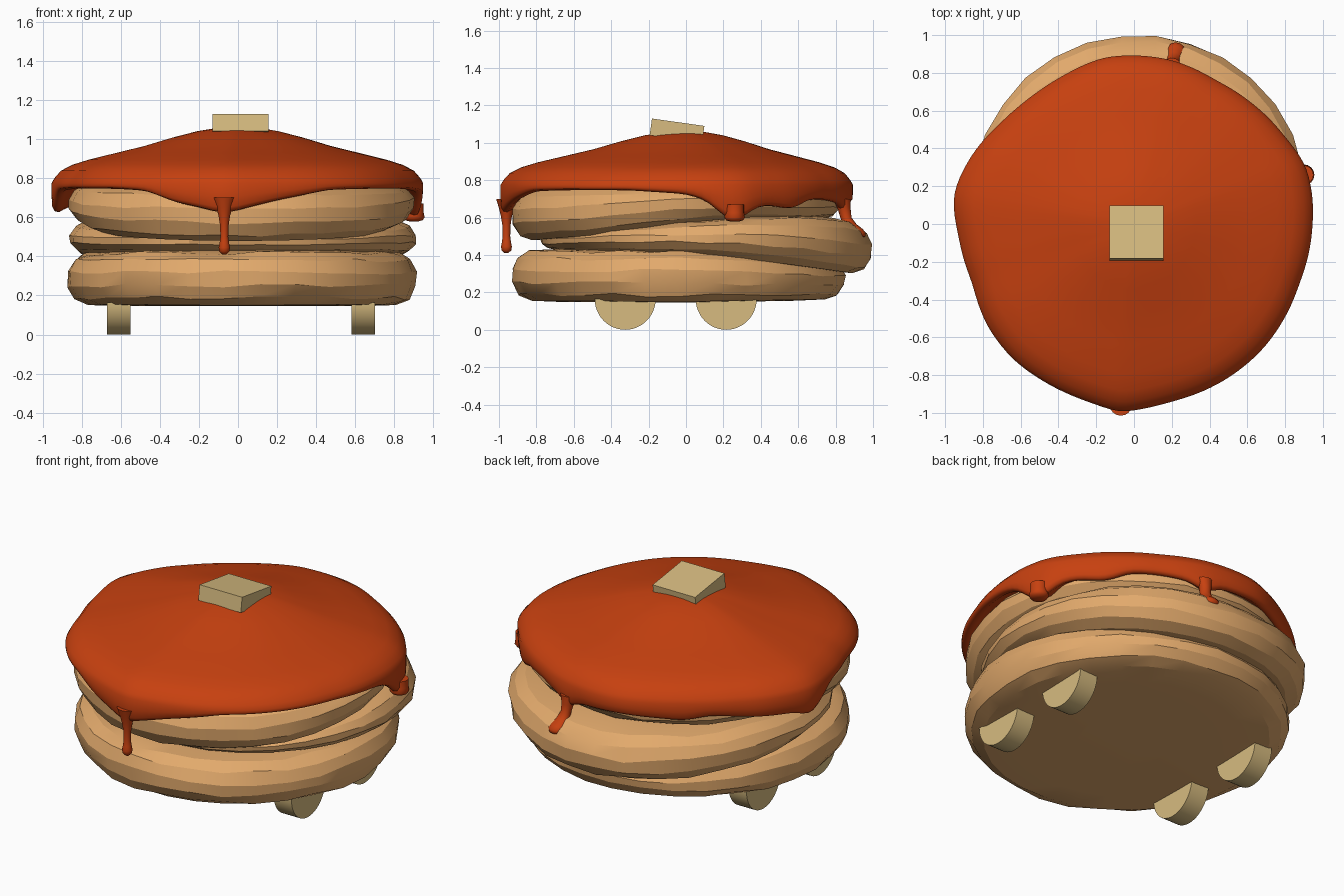
import bpy, bmesh, math, random

if "Cube" in bpy.data.objects:
    bpy.data.objects.remove(bpy.data.objects["Cube"])

random.seed(4)


def material(name, rgb):
    m = bpy.data.materials.new(name)
    m.diffuse_color = (*rgb, 1)
    m.use_nodes = True
    m.node_tree.nodes["Principled BSDF"].inputs["Base Color"].default_value = m.diffuse_color
    return m


BATTER = material("golden_batter", (0.76, 0.40, 0.15))
SYRUP = material("red_syrup", (0.57, 0.052, 0.005))
BUTTER = material("butter_yellow", (0.68, 0.50, 0.215))


def finish(name, bm, mat, angle=None):
    bmesh.ops.recalc_face_normals(bm, faces=bm.faces)
    me = bpy.data.meshes.new(name)
    bm.to_mesh(me)
    bm.free()
    me.materials.append(mat)
    ob = bpy.data.objects.new(name, me)
    bpy.context.collection.objects.link(ob)
    if angle:
        bpy.ops.object.select_all(action='DESELECT')
        bpy.context.view_layer.objects.active = ob
        ob.select_set(True)
        bpy.ops.object.shade_smooth_by_angle(angle=math.radians(angle))
    return ob


def loft(name, rings, mat, angle):
    """Skin a list of closed rings and cap both ends."""
    bm = bmesh.new()
    vs = [[bm.verts.new(p) for p in ring] for ring in rings]
    n = len(vs[0])
    for a, b in zip(vs, vs[1:]):
        for i in range(n):
            j = (i + 1) % n
            bm.faces.new((a[i], a[j], b[j], b[i]))
    bm.faces.new(vs[0])
    bm.faces.new(vs[-1])
    return finish(name, bm, mat, angle)


def lerp_table(table, x):
    """Piecewise linear lookup; rows are (x, value, ...)."""
    if x <= table[0][0]:
        return table[0][1:]
    for a, b in zip(table, table[1:]):
        if x <= b[0]:
            t = (x - a[0]) / (b[0] - a[0])
            return tuple(p + (q - p) * t for p, q in zip(a[1:], b[1:]))
    return table[-1][1:]


# Pancakes: rounded discs whose underside and top follow (y, bottom, top) rows
PANCAKE_PROFILE = [(0.3, 0), (0.7, 0), (0.88, 0.02), (0.955, 0.14), (0.995, 0.36),
                   (1.0, 0.6), (0.965, 0.82), (0.9, 0.95), (0.75, 1), (0.3, 1)]


def pancake(name, cx, cy, r, heights, segs=30):
    rings = []
    for f, t in PANCAKE_PROFILE:
        ring = []
        for i in range(segs):
            a = 2 * math.pi * i / segs
            edge = 1 if 0.05 < t < 0.97 else 0
            rr = r * f * (1 + edge * random.uniform(-0.008, 0.006))
            x, y = cx + rr * math.cos(a), cy + rr * math.sin(a)
            lo, hi = lerp_table(heights, y)
            z = lo + (hi - lo) * (t + edge * random.uniform(-0.035, 0.035))
            ring.append((x, y, z))
        rings.append(ring)
    loft(name, rings, BATTER, 20)


pancake("bottom_pancake", 0.02, -0.04, 0.895,
        [(-0.93, 0.15, 0.43), (0, 0.145, 0.43), (0.85, 0.16, 0.37)])
pancake("middle_pancake", 0.025, 0.11, 0.89,
        [(-0.78, 0.42, 0.53), (0, 0.41, 0.58), (0.4, 0.365, 0.61),
         (0.8, 0.31, 0.60), (1.0, 0.28, 0.56)])
pancake("top_pancake", 0.015, -0.05, 0.885,
        [(-0.93, 0.465, 0.76), (-0.5, 0.50, 0.77), (0, 0.57, 0.78),
         (0.3, 0.595, 0.78), (0.85, 0.585, 0.77)])

# Syrup: domed sheet; rows are (angle, outline radius, lower edge height)
EDGE = [(0, .945, .73), (8, .955, .69), (13, .957, .595), (19, .96, .59), (23, .945, .66),
        (31, .92, .67), (37, .91, .65), (42, .90, .655), (48, .89, .70), (60, .875, .70),
        (72, .885, .68), (77, .89, .62), (82, .89, .68), (100, .895, .69), (115, .87, .68),
        (125, .865, .67), (134, .87, .70), (145, .89, .68), (153, .92, .67),
        (165, .955, .66), (171, .968, .61), (176, .955, .66), (184, .93, .74),
        (200, .91, .75), (215, .945, .75), (228, .96, .75), (240, .96, .74),
        (250, .965, .68), (258, .975, .655), (266, 1.0, .62), (272, .98, .65),
        (282, .96, .69), (300, .955, .745), (315, .95, .75), (340, .93, .75), (360, .945, .73)]
N = 144
edge = [lerp_table(EDGE, 360 * i / N) for i in range(N)]
for _ in range(2):
    edge = [tuple((edge[i - 1][k] + 2 * edge[i][k] + edge[(i + 1) % N][k]) / 4
                  for k in (0, 1)) for i in range(N)]
DOME = [(0.03, 1.06), (0.12, 1.056), (0.22, 1.04), (0.35, 1.008), (0.5, 0.965), (0.65, 0.93),
        (0.8, 0.895), (0.89, 0.868), (0.95, 0.838), (0.985, 0.80)]
# rim rows: (radius factor, blend from rim height to lower edge, lift)
RIM = [(1.0, 0.0, 0), (1.0, 0.5, 0), (0.997, 0.85, 0), (0.985, 1, 0),
       (0.965, 1, -0.004), (0.945, 1, 0.008), (0.87, 1, 0.04), (0.3, 1, 0.05)]
syrup_rings = []
for f, z in DOME:
    syrup_rings.append([(f * r * math.cos(2 * math.pi * i / N),
                         f * r * math.sin(2 * math.pi * i / N), z)
                        for i, (r, b) in enumerate(edge)])
for f, t, lift in RIM:
    syrup_rings.append([(f * r * math.cos(2 * math.pi * i / N),
                         f * r * math.sin(2 * math.pi * i / N),
                         0.775 + (b - 0.775) * t + lift)
                        for i, (r, b) in enumerate(edge)])
loft("syrup", syrup_rings, SYRUP, 60)


# Drips: tapered strands ending in a bulb, rows are (x, y, z, radius)
def drip(name, path):
    rings = [[(x + r * math.cos(math.tau * i / 16), y + r * math.sin(math.tau * i / 16), z)
              for i in range(16)] for x, y, z, r in path]
    loft(name, rings, SYRUP, 60)


drip("front_drip", [(-.07, -.955, .70, .06), (-.07, -.958, .65, .042), (-.07, -.96, .61, .03),
                    (-.07, -.96, .56, .022), (-.07, -.96, .50, .02), (-.07, -.96, .47, .024),
                    (-.07, -.96, .445, .029), (-.07, -.96, .425, .026), (-.07, -.96, .41, .01)])
drip("back_drip", [(.20, .83, .70, .05), (.20, .845, .65, .035), (.205, .855, .60, .03),
                   (.21, .875, .565, .036), (.215, .895, .54, .048), (.22, .905, .52, .056),
                   (.22, .91, .50, .05), (.22, .915, .487, .02)])
drip("right_drip", [(.90, .26, .67, .05), (.90, .26, .625, .05), (.90, .26, .60, .055),
                    (.90, .26, .585, .045), (.90, .26, .578, .02)])


# Butter pat, tipped down towards the back
bpy.ops.mesh.primitive_cube_add(size=1, location=(0.0125, -0.048, 1.065),
                                rotation=(math.radians(-8), 0, 0))
pat = bpy.context.object
pat.name = "butter_pat"
pat.scale = (0.285, 0.283, 0.09)
pat.data.materials.append(BUTTER)


# Feet: half discs standing on their round side
def foot(name, x0, x1, cy, r=0.163, top=0.165, segs=24):
    arc = [(cy + r * math.cos(a), top - top * math.sin(-a))
           for a in (-math.pi * i / segs for i in range(segs + 1))]
    loft(name, [[(x, y, z) for y, z in arc] for x in (x0, x1)], BUTTER, 30)


for side, x0, x1 in (("left", -0.67, -0.55), ("right", 0.58, 0.70)):
    for end, y in (("front", -0.325), ("back", 0.215)):
        foot(f"{end}_{side}_foot", x0, x1, y)
